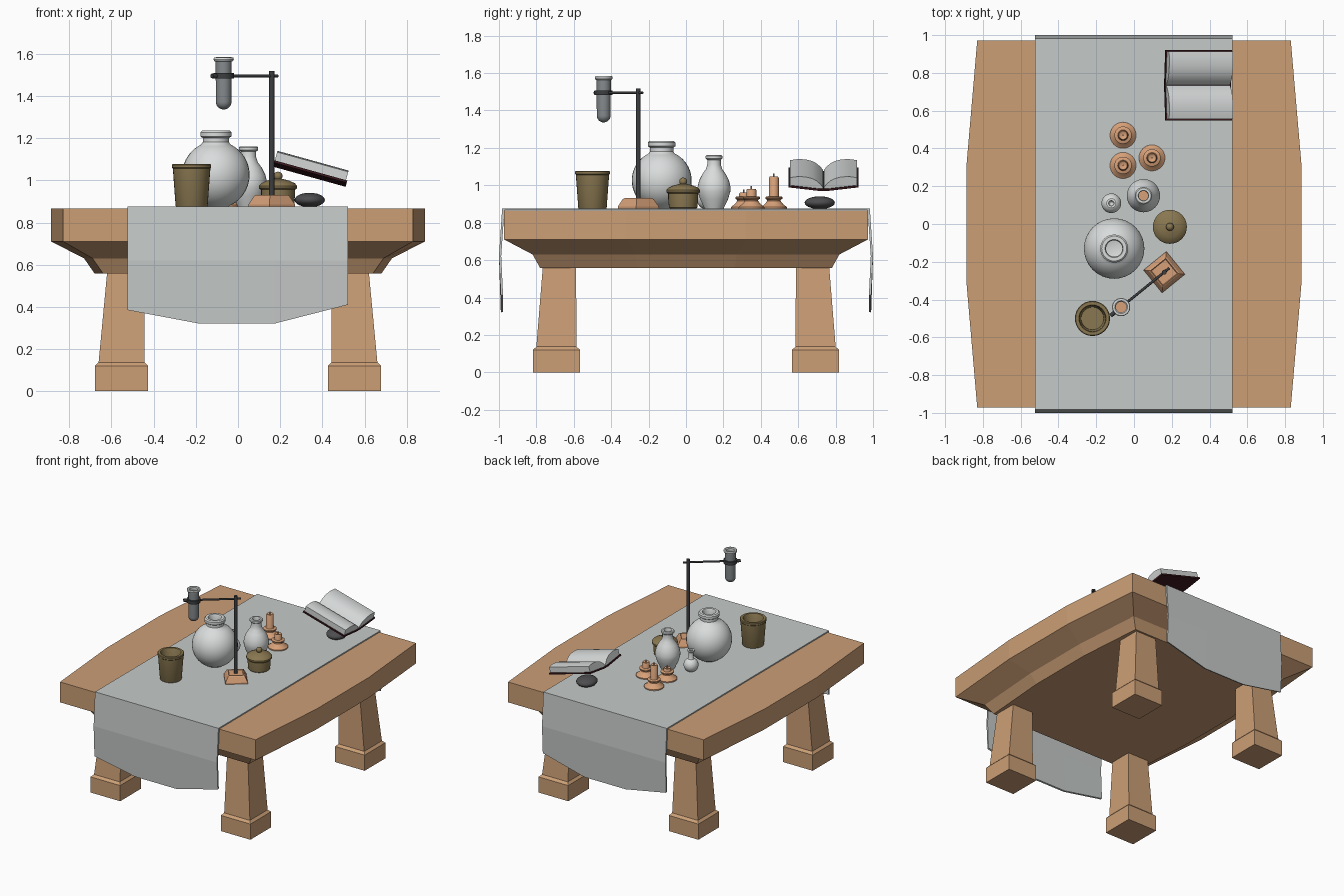
import bpy, bmesh, math
from mathutils import Matrix, Vector

if "Cube" in bpy.data.objects:
    bpy.data.objects.remove(bpy.data.objects["Cube"])


def mat(name, r, g, b):
    m = bpy.data.materials.new(name)
    m.diffuse_color = (r, g, b, 1)
    m.use_nodes = True
    m.node_tree.nodes["Principled BSDF"].inputs["Base Color"].default_value = m.diffuse_color
    return m


WOOD = mat("warm wood", .60, .345, .18)
CLOTH = mat("grey cloth", .56, .59, .575)
GLASS = mat("pale glass", .70, .72, .72)
SMOKE = mat("smoky glass", .24, .26, .27)
BRASS = mat("old brass", .25, .185, .08)
IRON = mat("dark iron", .045, .047, .05)
STONE = mat("dark stone", .075, .075, .08)
WAX = mat("orange wax", .68, .355, .19)
PAGE = mat("page", .66, .68, .68)
LEATHER = mat("dark red leather", .045, .01, .013)
TOP = .876  # cloth surface height


def finish(name, bm, material, angle=None):
    bmesh.ops.recalc_face_normals(bm, faces=bm.faces)
    me = bpy.data.meshes.new(name)
    bm.to_mesh(me)
    bm.free()
    me.materials.append(material)
    ob = bpy.data.objects.new(name, me)
    bpy.context.collection.objects.link(ob)
    if angle:
        bpy.ops.object.select_all(action='DESELECT')
        ob.select_set(True)
        bpy.context.view_layer.objects.active = ob
        bpy.ops.object.shade_smooth_by_angle(angle=math.radians(angle))
    return ob


def loft(name, loops, material, angle=None):
    """Skin closed loops of equal length and cap both ends."""
    bm = bmesh.new()
    rows = [[bm.verts.new(p) for p in lp] for lp in loops]
    n = len(rows[0])
    for a, b in zip(rows, rows[1:]):
        for i in range(n):
            j = (i + 1) % n
            bm.faces.new((a[i], a[j], b[j], b[i]))
    bm.faces.new(rows[0])
    bm.faces.new(rows[-1])
    return finish(name, bm, material, angle)


def lathe(name, x, y, prof, material, z0=TOP, seg=32):
    """Revolve (radius, height) points; radius 0 makes a pole."""
    bm = bmesh.new()
    rows = []
    for r, z in prof:
        if r == 0:
            rows.append([bm.verts.new((x, y, z0 + z))] * seg)
        else:
            rows.append([bm.verts.new((x + r * math.cos(t * math.tau / seg),
                                       y + r * math.sin(t * math.tau / seg), z0 + z)) for t in range(seg)])
    for a, b in zip(rows, rows[1:]):
        for i in range(seg):
            j = (i + 1) % seg
            vs = list(dict.fromkeys((a[i], a[j], b[j], b[i])))
            if len(vs) > 2:
                bm.faces.new(vs)
    return finish(name, bm, material, 35)


def arc(r, zc, a0, a1, n=12):
    """Points on a sphere profile, latitude a0 to a1 in degrees."""
    return [(r * math.cos(math.radians(a0 + (a1 - a0) * i / n)),
             zc + r * math.sin(math.radians(a0 + (a1 - a0) * i / n))) for i in range(n + 1)]


def rod(name, p, q, r, material):
    p, q = Vector(p), Vector(q)
    bm = bmesh.new()
    m = Matrix.Translation((p + q) / 2) @ (q - p).to_track_quat('Z', 'Y').to_matrix().to_4x4()
    bmesh.ops.create_cone(bm, cap_ends=True, segments=12, radius1=r, radius2=r, depth=(q - p).length, matrix=m)
    return finish(name, bm, material, 40)


# table top with bowed long sides, sloped underside and apron
def outline(cx, cy, mx, my, z):
    return [(cx, -cy, z), (mx, -my, z), (mx, my, z), (cx, cy, z),
            (-cx, cy, z), (-mx, my, z), (-mx, -my, z), (-cx, -cy, z)]


loft("table_top", [outline(.64, .78, .68, .26, .558), outline(.69, .82, .73, .27, .63),
                   outline(.83, .972, .886, .32, .71), outline(.83, .972, .886, .32, .866)], WOOD)

# legs: plinth, chamfer, shaft tapering on the outer sides
for sx, nx in ((-1, "left"), (1, "right")):
    for sy, ny in ((-1, "front"), (1, "back")):
        rings = []
        for x0, x1, y0, y1, z in ((.427, .678, .567, .818, 0), (.427, .678, .567, .818, .12),
                                  (.443, .661, .585, .80, .137), (.443, .62, .588, .765, .57)):
            rings.append([(sx * x, sy * y, z) for x, y in ((x0, y0), (x1, y0), (x1, y1), (x0, y1))])
        loft(f"{ny}_{nx}_leg", rings, WOOD)

# runner cloth hanging over both ends
cols = []
for x, h in ((-.525, .385), (-.18, .32), (.17, .32), (.522, .41)):
    half = [(.99, h), (1.0, .62), (.983, TOP)]
    inner = [(.971, TOP - .009), (.988, .62), (.978, h + .003)]
    sec = [(-y, z) for y, z in half] + half[::-1] + inner[::-1] + [(-y, z) for y, z in inner]
    cols.append([(x, y, z) for y, z in sec])
loft("runner_cloth", cols, CLOTH)

# glassware
lathe("round_flask", -.105, -.13, [(0, 0), (.06, 0)] + arc(.16, .15, -66, 64, 20) +
      [(.062, .305), (.062, .325), (.074, .333), (.074, .352), (.066, .36), (.048, .36), (.043, .35),
       (.043, .30), (.10, .25), (.12, .15), (.06, .04), (0, .02)], GLASS)
lathe("tall_vase", .05, .15, [(0, 0), (.052, 0), (.055, .008), (.075, .05), (.087, .09), (.088, .115), (.08, .15),
      (.062, .185), (.044, .21), (.036, .235), (.036, .26), (.046, .268), (.046, .28), (.04, .285),
      (.028, .285), (.025, .275), (.025, .22), (.05, .16), (.05, .05), (0, .03)], GLASS)
lathe("vase_liquid", .05, .15, [(0, .20), (.026, .20), (.026, .21), (0, .21)], WAX)
lathe("small_flask", -.12, .11, [(0, 0), (.02, 0)] + arc(.052, .048, -65, 65) +
      [(.017, .11), (.017, .145), (.026, .152), (.026, .162), (.014, .162), (.012, .10), (0, .08)], GLASS)

# brass cup and lidded pot
lathe("cup", -.22, -.5, [(0, 0), (.074, 0), (.076, .004), (.089, .18), (.093, .184), (.093, .197), (.089, .201),
      (.072, .201), (.068, .195), (.06, .03), (0, .03)], BRASS)
lathe("pot", .19, -.015, [(0, 0), (.07, 0), (.076, .006), (.08, .05), (.08, .085), (0, .085)], BRASS)
lathe("pot_lid", .19, -.015, [(0, .08), (.083, .08), (.09, .087), (.09, .098), (.08, .11), (.055, .122),
      (.025, .13), (.012, .132)] + arc(.021, .144, -50, 88, 10) + [(0, .165)], BRASS)

# candles on turned dishes
for name, x, y, top in (("tall_candle", -.058, .47, .17), ("left_candle", -.058, .31, .085),
                        ("right_candle", .095, .35, .105)):
    lathe(name + "_dish", x, y, [(0, 0), (.069, 0), (.069, .008), (.05, .022), (.036, .04), (.036, .046),
          (.046, .052), (.046, .06), (.04, .064), (0, .064)], WAX)
    lathe(name, x, y, [(0, .06), (.03, .06), (.026, .07), (.026, top - .006), (.022, top),
          (.014, top - .004), (0, top - .006)], WAX, seg=20)
    rod(name + "_wick", (x, y, TOP + top - .01), (x, y, TOP + top + .016), .004, WAX)

# stand: square foot turned towards the tube, post, arm, clamp
px, py, tx, ty = .16, -.255, -.068, -.44
ang = math.atan2(py - ty, px - tx)
rings = []
for s, z in ((.078, 0), (.078, .01), (.059, .05), (.052, .055), (.048, .05)):
    rings.append([(px + s * 1.414 * math.cos(ang + math.pi / 4 + k * math.pi / 2),
                   py + s * 1.414 * math.sin(ang + math.pi / 4 + k * math.pi / 2), TOP + z) for k in range(4)])
loft("stand_foot", rings, WAX)
rod("stand_post", (px, py, TOP + .04), (px, py, 1.518), .013, IRON)
d = Vector((math.cos(ang), math.sin(ang), 0))
post, tube = Vector((px, py, 1.495)), Vector((tx, ty, 1.495))
rod("stand_arm", post + d * .035, tube + d * .04, .007, IRON)
rod("clamp_screw", tube - d * .04, tube - d * .072, .011, IRON)
lathe("clamp_ring", tx, ty, [(.036, -.013), (.048, -.013), (.048, .013), (.036, .013), (.036, -.013)],
      IRON, z0=1.495)

# test tube
lathe("test_tube", tx, ty, [(0, 1.336)] + arc(.037, 1.373, -80, 0, 8) +
      [(.038, 1.565), (.03, 1.565), (.028, 1.40), (0, 1.39)], SMOKE, z0=0)
lathe("test_tube_rim", tx, ty, [(.036, 1.562), (.045, 1.566), (.048, 1.574), (.045, 1.583), (.034, 1.584),
      (.028, 1.578), (.028, 1.562), (.036, 1.562)], GLASS, z0=0)
lathe("tube_liquid", tx, ty, [(0, 1.385), (.029, 1.385), (.029, 1.42), (0, 1.42)], WAX, z0=0)

# stone under the book
bm = bmesh.new()
bmesh.ops.create_uvsphere(bm, u_segments=24, v_segments=12, radius=1,
                          matrix=Matrix.Translation((.34, .715, TOP + .031)) @ Matrix.Diagonal((.072, .081, .034, 1)))
finish("stone", bm, STONE, 60)

# open book, tilted above the stone
pose = Matrix.Translation((.335, .735, 1.018)) @ Matrix.Rotation(math.radians(15.5), 4, 'Y')


def book_part(name, section, half, material, angle=None):
    loops = [[(x, y, z) for y, z in section] for x in (-half, half)]
    loft(name, loops, material, angle).matrix_world = pose


book_part("book_cover", [(-.187, .02), (-.02, 0), (.02, 0), (.187, .02), (.187, .031),
                         (.02, .011), (-.02, .011), (-.187, .031)], .182, LEATHER)
for s, n in ((-1, "front"), (1, "back")):
    page = [(.002, .012), (.02, .011), (.178, .03), (.178, .072), (.15, .077), (.12, .078), (.09, .075),
            (.06, .067), (.035, .053), (.015, .034), (.002, .018)]
    book_part(n + "_pages", [(s * y, z) for y, z in page], .175, PAGE, 30)
